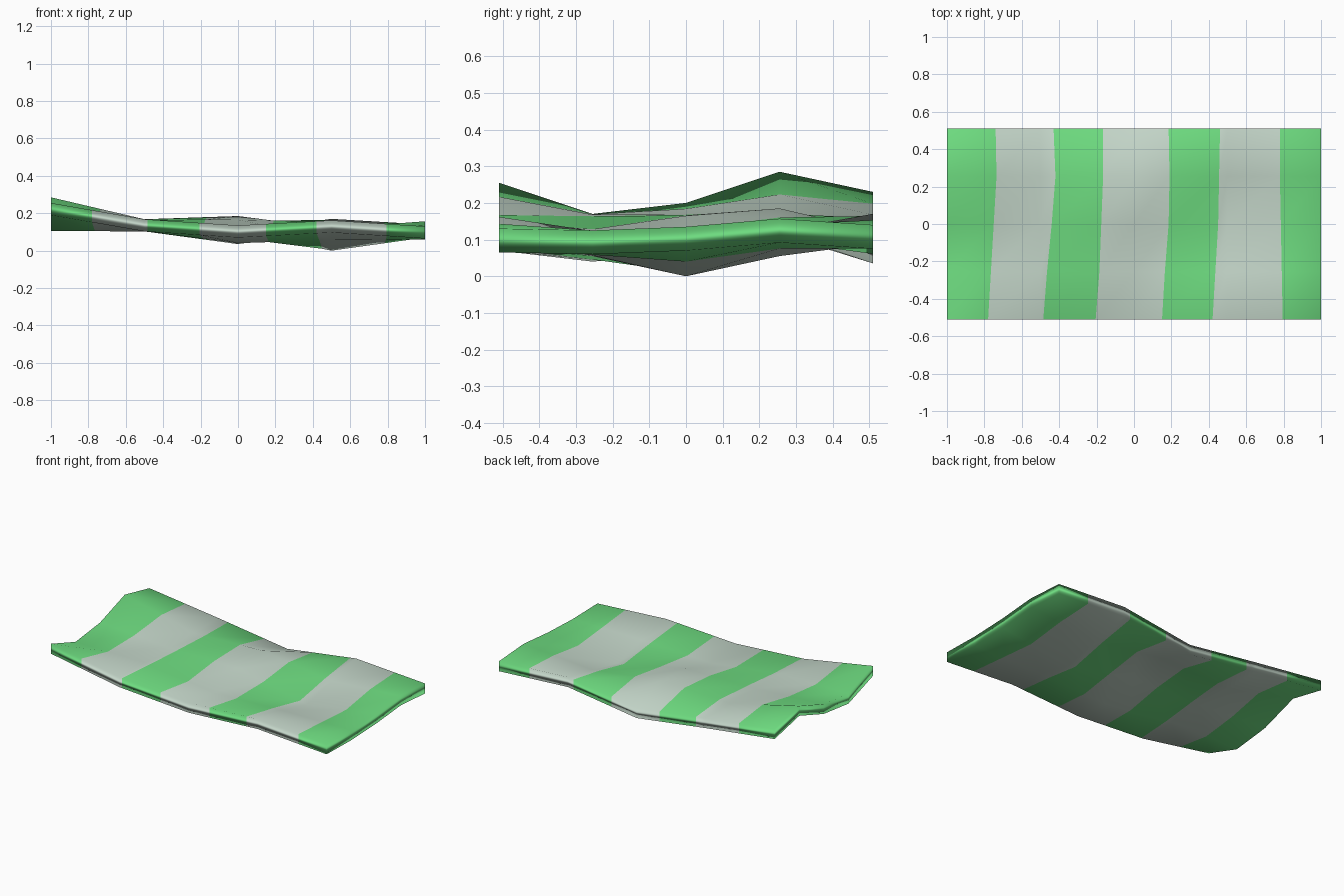
import bpy, bmesh

if "Cube" in bpy.data.objects:
    bpy.data.objects.remove(bpy.data.objects["Cube"])

THICK = 0.065
ROWS = [-0.51, -0.255, 0.0, 0.255, 0.51]
KEY_X = [-1.0, -0.5, 0.0, 0.5, 1.0]
# top height at each key x, one list per row from front to back
HEIGHT = [
    [0.255, 0.168, 0.135, 0.162, 0.130],
    [0.170, 0.168, 0.105, 0.122, 0.125],
    [0.200, 0.168, 0.165, 0.065, 0.135],
    [0.285, 0.168, 0.185, 0.120, 0.157],
    [0.230, 0.168, 0.100, 0.170, 0.140],
]
# x of the six stripe borders, one list per row from front to back
BORDER = [
    [-0.780, -0.485, -0.205, 0.150, 0.420, 0.795],
    [-0.765, -0.465, -0.185, 0.165, 0.435, 0.790],
    [-0.750, -0.440, -0.175, 0.185, 0.450, 0.785],
    [-0.735, -0.420, -0.165, 0.190, 0.455, 0.780],
    [-0.740, -0.430, -0.165, 0.185, 0.460, 0.780],
]


def material(name, rgb):
    m = bpy.data.materials.new(name)
    m.diffuse_color = (*rgb, 1.0)
    m.use_nodes = True
    m.node_tree.nodes["Principled BSDF"].inputs["Base Color"].default_value = m.diffuse_color
    return m


def height(row, x):
    i = min(int((x + 1.0) / 0.5), 3)
    t = (x - KEY_X[i]) / 0.5
    return HEIGHT[row][i] * (1 - t) + HEIGHT[row][i + 1] * t


# wavy striped cloth: columns run along the folds and the stripe borders
bm = bmesh.new()
top, bottom = [], []
for r, y in enumerate(ROWS):
    xs = sorted(KEY_X + BORDER[r])
    top.append([bm.verts.new((x, y, height(r, x))) for x in xs])
    bottom.append([bm.verts.new((x, y, height(r, x) - THICK)) for x in xs])

STRIPE = [0, 1, 1, 0, 1, 1, 0, 1, 1, 0]  # 0 green, 1 grey, per column


def face(verts, col):
    f = bm.faces.new(verts)
    f.material_index = STRIPE[col]
    f.smooth = True


last_r, last_c = len(ROWS) - 1, len(STRIPE) - 1
for r in range(last_r):
    for c in range(last_c + 1):
        face([top[r][c], top[r][c + 1], top[r + 1][c + 1], top[r + 1][c]], c)
        face([bottom[r][c], bottom[r + 1][c], bottom[r + 1][c + 1], bottom[r][c + 1]], c)
# front and back rims
for c in range(last_c + 1):
    for r in (0, last_r):
        face([bottom[r][c], bottom[r][c + 1], top[r][c + 1], top[r][c]], c)
# left and right rims
for r in range(last_r):
    for c in (0, last_c + 1):
        face([bottom[r][c], bottom[r + 1][c], top[r + 1][c], top[r][c]], min(c, last_c))
bmesh.ops.recalc_face_normals(bm, faces=bm.faces[:])

mesh = bpy.data.meshes.new("striped_cloth")
bm.to_mesh(mesh)
bm.free()
mesh.materials.append(material("stripe green", (0.156, 0.716, 0.216)))
mesh.materials.append(material("stripe pale grey", (0.552, 0.672, 0.584)))
cloth = bpy.data.objects.new("striped_cloth", mesh)
bpy.context.collection.objects.link(cloth)

# soft shading led by the large top and bottom faces
mod = cloth.modifiers.new("soft_normals", 'WEIGHTED_NORMAL')
mod.mode = 'FACE_AREA'
mod.weight = 50
